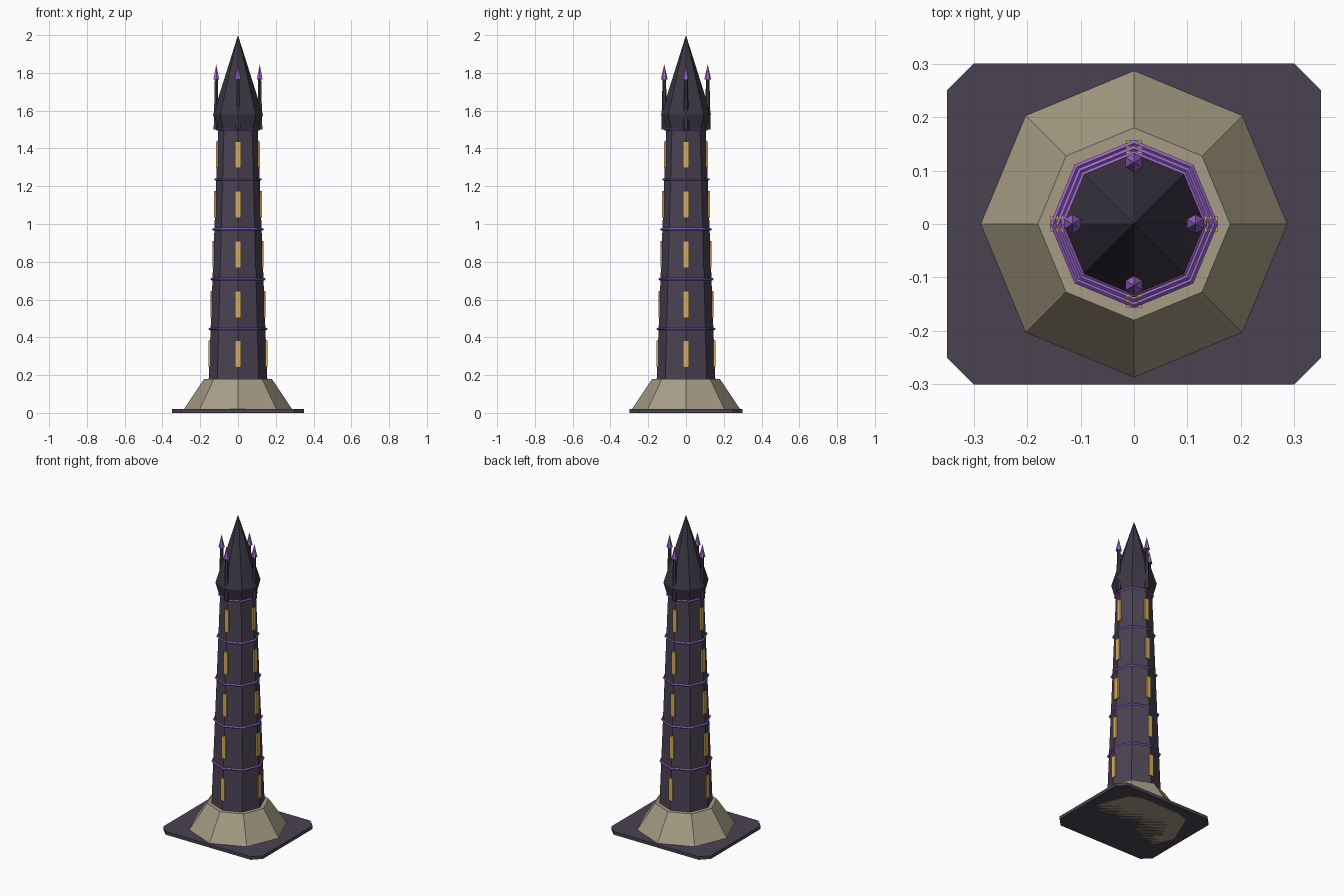
import bpy, bmesh, math
from mathutils import Vector

if "Cube" in bpy.data.objects:
    bpy.data.objects.remove(bpy.data.objects["Cube"])


def lin(h):
    c = [int(h[i:i + 2], 16) / 255 for i in (0, 2, 4)]
    return [(v / 12.92 if v < 0.04045 else ((v + 0.055) / 1.055) ** 2.4) for v in c] + [1]


def material(name, h):
    m = bpy.data.materials.new(name)
    m.diffuse_color = lin(h)
    m.use_nodes = True
    m.node_tree.nodes["Principled BSDF"].inputs["Base Color"].default_value = m.diffuse_color
    return m


STONE = material("dark stone", "4A4252")
SLATE = material("dark slate", "3D3845")
SAND = material("sand stone", "A69C84")
PURPLE = material("purple trim", "9F68D0")
GLOW = material("window amber", "D6AC5C")


def finish(name, bm, mat):
    bmesh.ops.recalc_face_normals(bm, faces=bm.faces)
    me = bpy.data.meshes.new(name)
    bm.to_mesh(me)
    bm.free()
    me.materials.append(mat)
    ob = bpy.data.objects.new(name, me)
    bpy.context.collection.objects.link(ob)
    return ob


def lathe(name, profile, sides, mat, at=(0, 0), closed=False):
    """Flat-sided turned shape from (radius, z) points, first corner on +y."""
    bm = bmesh.new()
    rings = []
    for r, z in profile:
        n = sides if r > 0 else 1
        rings.append([bm.verts.new((at[0] + r * math.sin(2 * math.pi * i / sides),
                                    at[1] + r * math.cos(2 * math.pi * i / sides), z))
                      for i in range(n)])
    pairs = list(zip(rings, rings[1:]))
    if closed:
        pairs.append((rings[-1], rings[0]))
    for a, b in pairs:
        for i in range(sides):
            j = (i + 1) % sides
            if len(b) == 1:
                bm.faces.new((a[i], a[j], b[0]))
            else:
                bm.faces.new((a[i], a[j], b[j], b[i]))
    if not closed:
        for ring in (rings[0], rings[-1]):
            if len(ring) > 1:
                bm.faces.new(ring)
    return finish(name, bm, mat)


# Base plate with chamfered corners
bm = bmesh.new()
pts = [(0.35, 0.25), (0.30, 0.30), (-0.30, 0.30), (-0.35, 0.25),
       (-0.35, -0.25), (-0.30, -0.30), (0.30, -0.30), (0.35, -0.25)]
face = bm.faces.new([bm.verts.new((x, y, 0)) for x, y in pts])
ext = bmesh.ops.extrude_face_region(bm, geom=[face], use_keep_orig=True)
top = [g for g in ext["geom"] if isinstance(g, bmesh.types.BMVert)]
bmesh.ops.translate(bm, verts=top, vec=(0, 0, 0.02))
finish("base_plate", bm, STONE)

# Plinth and tapered shaft
Z0, Z1, R0, R1, FLOORS = 0.18, 1.50, 0.155, 0.105, 5
STEP = (Z1 - Z0) / FLOORS


def radius(z):
    return R0 + (R1 - R0) * (z - Z0) / (Z1 - Z0)


lathe("plinth", [(0.30, 0), (0.18, Z0)], 8, SAND)
lathe("tower_shaft", [(R0, Z0), (R1, Z1)], 8, STONE)

# Trim rings and windows on each floor
for f in range(FLOORS):
    z = Z0 + STEP * (f + 1)
    r, t = radius(z) + 0.006, 0.006
    lathe(f"trim_ring_{f + 1}", [(r + t, z), (r, z + t), (r - t, z), (r, z - t)],
          8, PURPLE, closed=True)
    zc = z - STEP / 2
    for k in range(4):
        a = k * math.pi / 2
        d = Vector((math.sin(a), -math.cos(a), 0))
        bm = bmesh.new()
        bmesh.ops.create_cube(bm, size=1)
        side = Vector((abs(d.y), abs(d.x), 0))
        for v in bm.verts:
            size = Vector((0.0095 * abs(d.x) + 0.03 * side.x,
                           0.0095 * abs(d.y) + 0.03 * side.y, 0.14))
            v.co = v.co * size + d * (radius(zc) + 0.0015) + Vector((0, 0, zc))
        finish(f"window_{f + 1}_{k + 1}", bm, GLOW)

# Flared crown and spire
lathe("spire", [(0.11, Z1), (0.132, 1.58), (0, 2.0)], 8, SLATE)

# Four corner pinnacles with purple tips
for k in range(4):
    a = k * math.pi / 2
    at = (0.115 * math.sin(a), -0.115 * math.cos(a))
    lathe(f"pinnacle_{k + 1}", [(0.016, Z1), (0.009, 1.77)], 6, SLATE, at)
    lathe(f"pinnacle_tip_{k + 1}", [(0.018, 1.765), (0, 1.845)], 6, PURPLE, at)
